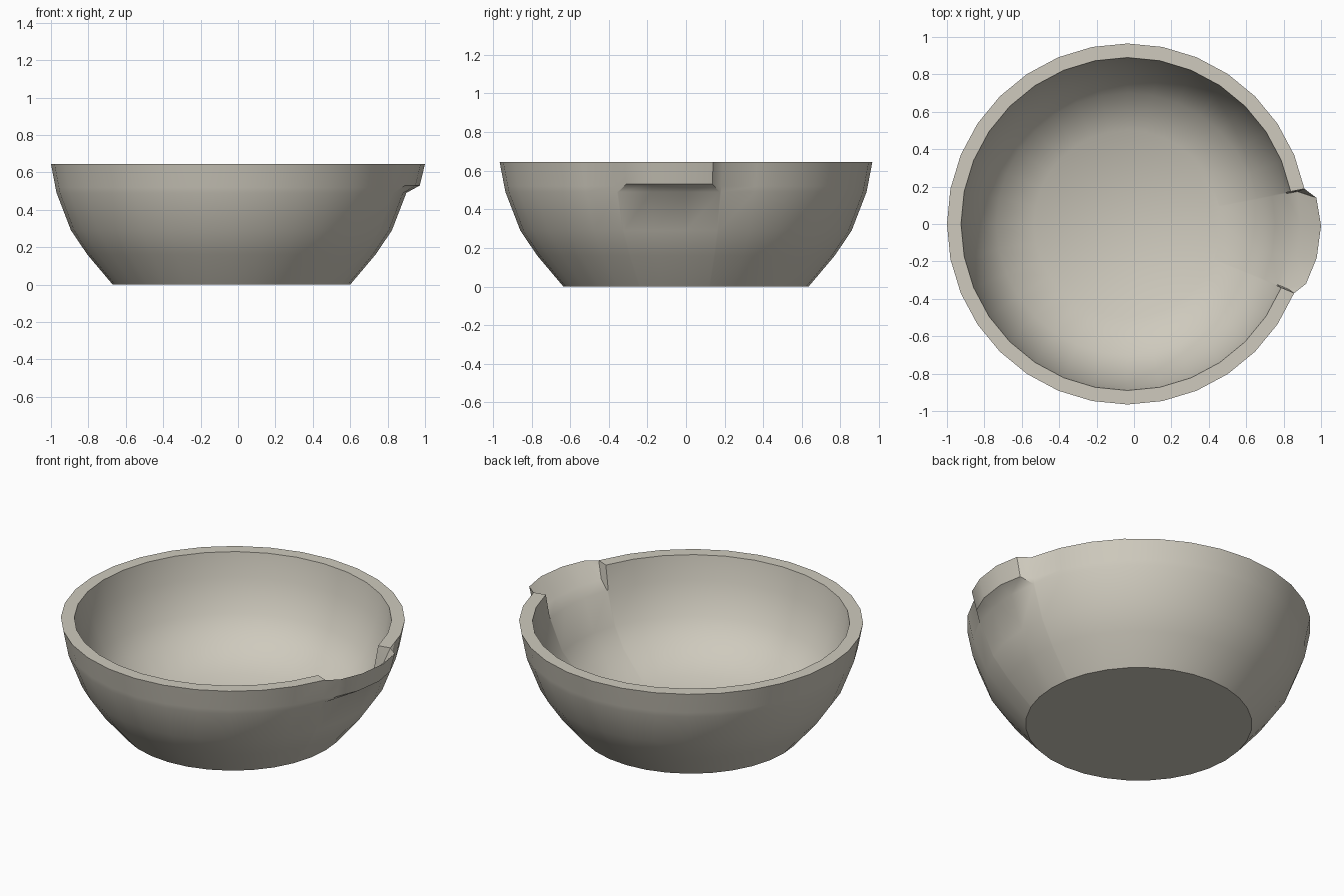
import bpy, bmesh, math

if "Cube" in bpy.data.objects:
    bpy.data.objects.remove(bpy.data.objects["Cube"])

CX = -0.035                 # bowl axis; the spout makes up the rest of the length
SIDES = 32
STEP = 360 / SIDES

# closed wall section (radius, z): outside upwards, over the rim, inside downwards
LOWER = [(0.635, 0), (0.77, 0.16), (0.858, 0.29), (0.935, 0.49)]
RIM = [(0.941, 0.52), (0.965, 0.645), (0.89, 0.645)]
INNER = [(0.865, 0.50), (0.79, 0.31), (0.70, 0.20), (0.50, 0.072)]


def column(bm, section, angles):
    verts = []
    for (r, z), a in zip(section, angles):
        a = math.radians(a)
        verts.append(bm.verts.new((CX + r * math.cos(a), r * math.sin(a), z)))
    return verts


bm = bmesh.new()
cols, is_spout = [], []

# plain columns, leaving a gap at -11.25 and 0 degrees for the spout
for k in range(1, SIDES - 1):
    sec = LOWER + RIM + INNER
    cols.append(column(bm, sec, [k * STEP] * len(sec)))
    is_spout.append(False)

# spout columns: the rim is pulled out into a lip and scooped on the inside
for body, lip, r_lip in [(-22.0, -18.5, 1.007), (-11.25, -10.2, 1.028),
                         (0.0, -0.5, 1.035), (10.8, 7.9, 1.02)]:
    spout = [(r_lip - 0.028, 0.53), (r_lip, 0.645), (0.925, 0.545)]
    sec = LOWER + spout + INNER
    ang = [body] * 4 + [lip, lip, body] + [body] * 4
    cols.append(column(bm, sec, ang))
    is_spout.append(True)

# skin between neighbouring columns
n = len(cols)
for i in range(n):
    j = (i + 1) % n
    a, b = cols[i], cols[j]
    for p in range(len(a) - 1):
        q = [a[p], b[p], b[p + 1], a[p + 1]]
        if p == 5 and is_spout[i] != is_spout[j]:
            # end wall of the scoop: keep the cut rim crisp
            if is_spout[j]:
                bm.faces.new((a[p], b[p], b[p + 1]))
                bm.faces.new((a[p], b[p + 1], a[p + 1]))
            else:
                bm.faces.new((a[p], b[p], a[p + 1]))
                bm.faces.new((b[p], b[p + 1], a[p + 1]))
        else:
            bm.faces.new(q)

# flat foot and flat inside floor
bm.faces.new([c[0] for c in cols])
bm.faces.new([c[-1] for c in cols])
bmesh.ops.recalc_face_normals(bm, faces=bm.faces[:])

mesh = bpy.data.meshes.new("spouted_bowl")
bm.to_mesh(mesh)
bm.free()
bowl = bpy.data.objects.new("spouted_bowl", mesh)
bpy.context.collection.objects.link(bowl)

stone = bpy.data.materials.new("pale_stone")
stone.diffuse_color = (0.62, 0.59, 0.51, 1)
stone.use_nodes = True
stone.node_tree.nodes["Principled BSDF"].inputs["Base Color"].default_value = stone.diffuse_color
mesh.materials.append(stone)

bpy.context.view_layer.objects.active = bowl
bowl.select_set(True)
bpy.ops.object.shade_smooth_by_angle(angle=math.radians(38))
